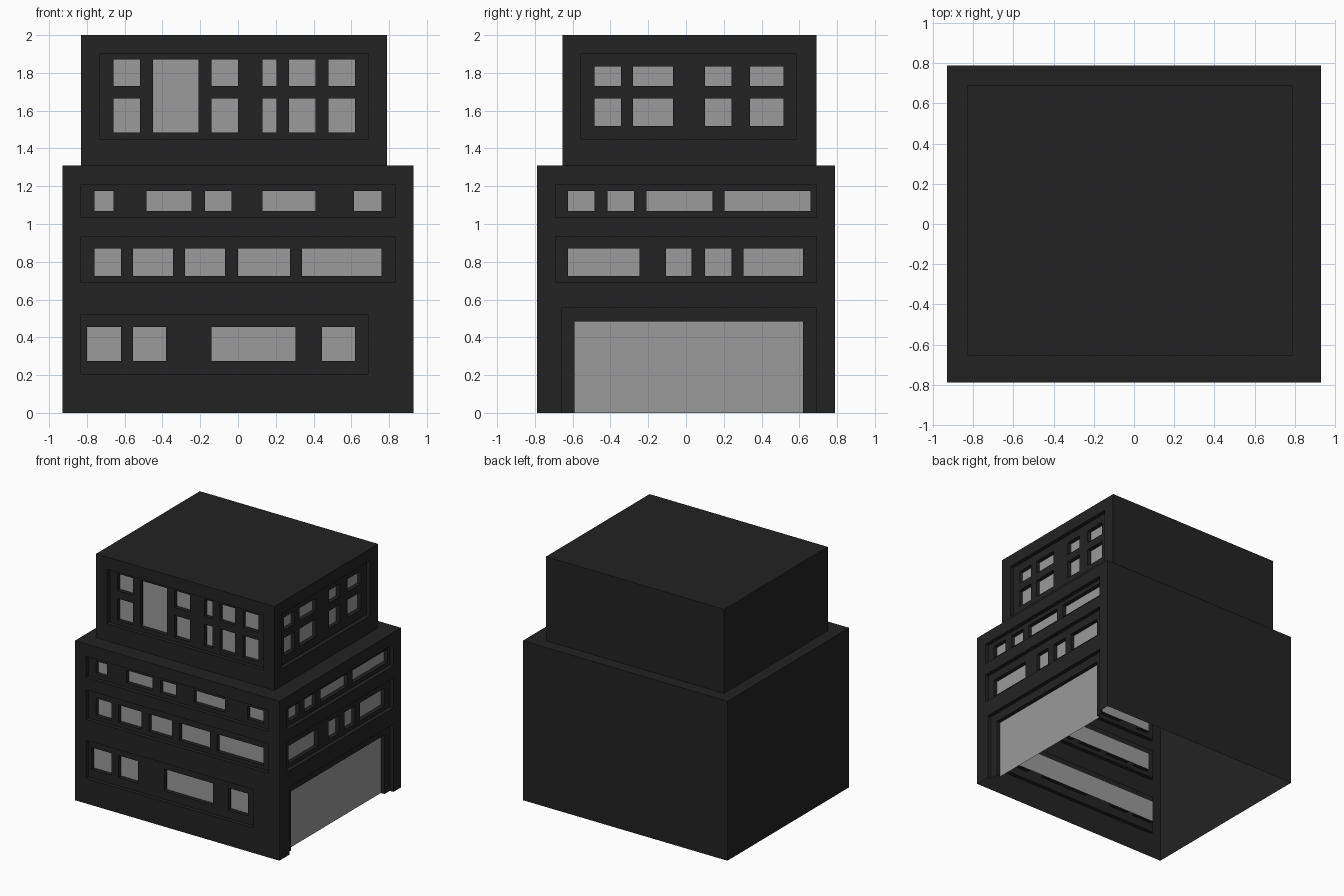
import bpy, bmesh

if "Cube" in bpy.data.objects:
    bpy.data.objects.remove(bpy.data.objects["Cube"])

D = 0.033  # depth of each recess step


def material(name, c):
    m = bpy.data.materials.new(name)
    m.diffuse_color = (c, c, c, 1)
    m.use_nodes = True
    m.node_tree.nodes["Principled BSDF"].inputs["Base Color"].default_value = m.diffuse_color
    return m


DARK = material("dark_wall", 0.0165)
GLASS = material("grey_glass", 0.325)


def make(name, quads, mat):
    bm = bmesh.new()
    for q in quads:
        bm.faces.new([bm.verts.new(p) for p in q])
    bmesh.ops.remove_doubles(bm, verts=bm.verts, dist=1e-5)
    me = bpy.data.meshes.new(name)
    bm.to_mesh(me)
    bm.free()
    me.materials.append(mat)
    bpy.context.collection.objects.link(bpy.data.objects.new(name, me))


def grid(us, rows):
    """Windows for every span in us on every row."""
    return [(a, b, c, d) for a, b in us for c, d in rows]


def inside(r, u, z):
    return r[0] < u < r[1] and r[2] < z < r[3]


def facade(name, wall, place, bands):
    """Wall sheet with stepped recesses; bands = [(recess, windows)]; rects are u0,u1,z0,z1."""
    rects = [wall] + [r for rec, wins in bands for r in [rec] + wins]
    U = sorted({v for r in rects for v in r[:2]})
    Z = sorted({v for r in rects for v in r[2:]})

    def depth(i, j):
        u, z = (U[i] + U[i + 1]) / 2, (Z[j] + Z[j + 1]) / 2
        for rec, wins in bands:
            if inside(rec, u, z):
                return 2 * D if any(inside(w, u, z) for w in wins) else D
        return 0.0

    quads = []
    for i in range(len(U) - 1):
        for j in range(len(Z) - 1):
            d = depth(i, j)
            u0, u1, z0, z1 = U[i], U[i + 1], Z[j], Z[j + 1]
            if d < 1.5 * D:  # wall or recessed frame
                quads.append([(u0, z0, d), (u1, z0, d), (u1, z1, d), (u0, z1, d)])
            if i and depth(i - 1, j) != d:  # upright reveals
                a = depth(i - 1, j)
                quads.append([(u0, z0, a), (u0, z0, d), (u0, z1, d), (u0, z1, a)])
            if j and depth(i, j - 1) != d:  # level reveals
                a = depth(i, j - 1)
                quads.append([(u0, z0, a), (u1, z0, a), (u1, z0, d), (u0, z0, d)])
    make(name + "_wall", [[place(*p) for p in q] for q in quads], DARK)

    # one continuous pane behind each band of windows
    panes = []
    for rec, w in bands:
        a, b = min(r[0] for r in w), max(r[1] for r in w)
        c, e = min(r[2] for r in w), max(r[3] for r in w)
        panes.append([place(u, z, 2 * D) for u, z in ((a, c), (b, c), (b, e), (a, e))])
    make(name + "_panes", panes, GLASS)


def plain_shell(name, x0, x1, y0, y1, z0, z1):
    """Blank back wall, left wall and roof."""
    make(name, [
        [(x1, y1, z0), (x0, y1, z0), (x0, y1, z1), (x1, y1, z1)],
        [(x0, y1, z0), (x0, y0, z0), (x0, y0, z1), (x0, y1, z1)],
        [(x0, y0, z1), (x1, y0, z1), (x1, y1, z1), (x0, y1, z1)]], DARK)


def front(y):
    return lambda u, z, d: (u, y + d, z)


def right(x):
    return lambda u, z, d: (x - d, u, z)


# Lower block
plain_shell("lower_shell", -0.93, 0.93, -0.79, 0.79, 0, 1.31)
low, mid, top = [(0.275, 0.455)], [(0.725, 0.87)], [(1.07, 1.175)]
facade("lower_front", (-0.93, 0.93, 0, 1.31), front(-0.79), [
    ((-0.83, 0.69, 0.205, 0.52),
     grid([(-0.8, -0.62), (-0.555, -0.38), (-0.14, 0.305), (0.445, 0.62)], low)),
    ((-0.83, 0.83, 0.69, 0.935),
     grid([(-0.76, -0.62), (-0.555, -0.345), (-0.28, -0.07), (0, 0.275), (0.34, 0.76)], mid)),
    ((-0.83, 0.83, 1.035, 1.21),
     grid([(-0.76, -0.66), (-0.485, -0.245), (-0.175, -0.035), (0.13, 0.41), (0.615, 0.76)], top)),
])
facade("lower_right", (-0.79, 0.79, 0, 1.31), right(0.93), [
    ((-0.66, 0.69, 0, 0.555), [(-0.59, 0.62, 0, 0.485)]),  # large ground-floor door
    ((-0.69, 0.69, 0.69, 0.935),
     grid([(-0.625, -0.245), (-0.105, 0.03), (0.1, 0.24), (0.305, 0.62)], mid)),
    ((-0.69, 0.69, 1.035, 1.21),
     grid([(-0.625, -0.485), (-0.415, -0.275), (-0.21, 0.14), (0.205, 0.66)], top)),
])

# Upper block
plain_shell("upper_shell", -0.83, 0.79, -0.655, 0.69, 1.31, 2)
facade("upper_front", (-0.83, 0.79, 1.31, 2), front(-0.655), [
    ((-0.73, 0.69, 1.45, 1.9),
     grid([(-0.66, -0.52), (-0.14, 0), (0.13, 0.205), (0.27, 0.41), (0.48, 0.62)],
          [(1.485, 1.665), (1.73, 1.87)]) + [(-0.45, -0.21, 1.485, 1.87)]),
])
facade("upper_right", (-0.655, 0.69, 1.31, 2), right(0.79), [
    ((-0.555, 0.585, 1.45, 1.9),
     grid([(-0.485, -0.345), (-0.28, -0.07), (0.1, 0.24), (0.34, 0.515)],
          [(1.52, 1.665), (1.73, 1.835)])),
])
